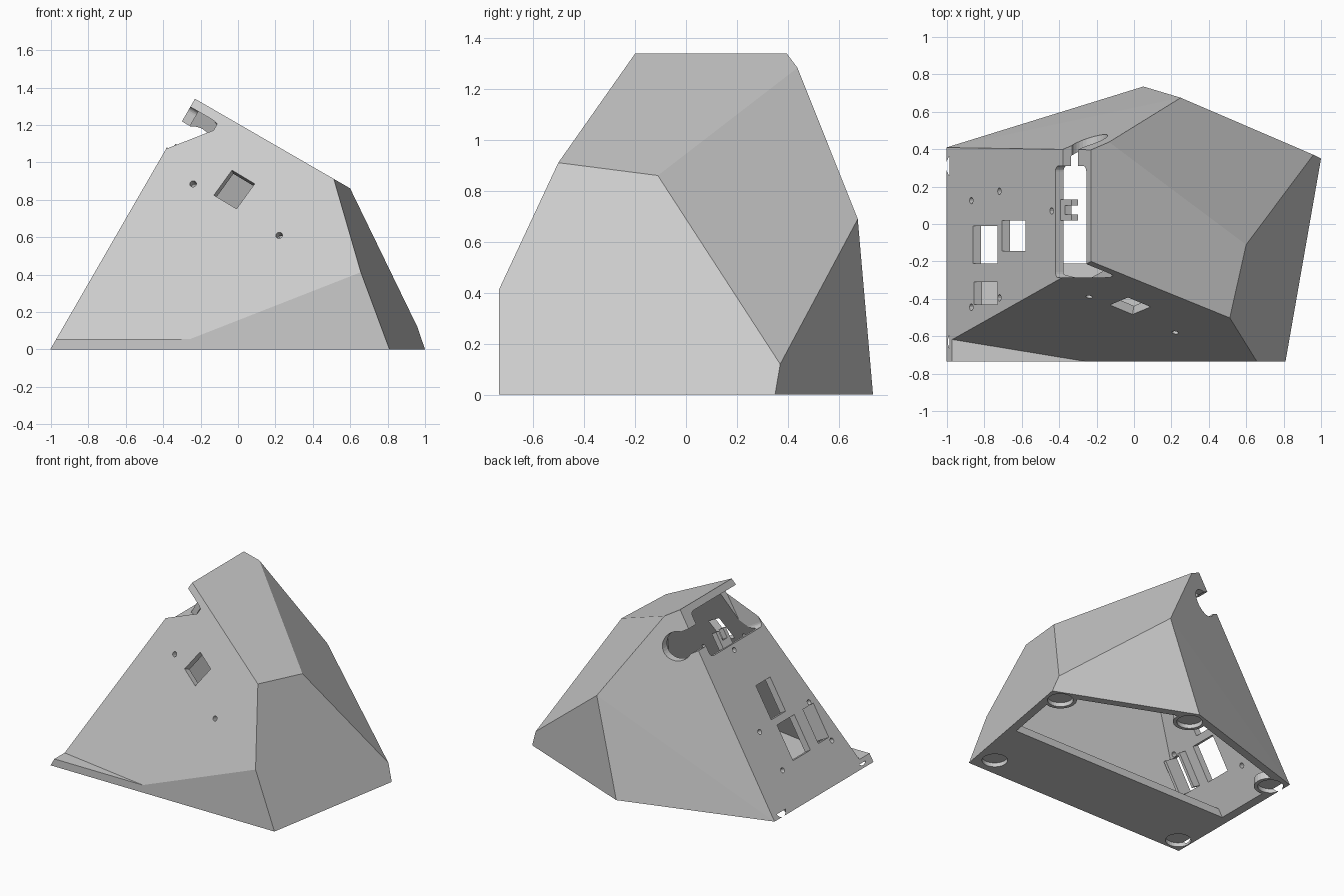
import bpy, bmesh, math
from mathutils import Vector, Matrix

cube = bpy.data.objects.get("Cube")
if cube:
    bpy.data.objects.remove(cube, do_unlink=True)

grey = bpy.data.materials.new("light_grey_plastic")
grey.use_nodes = True
grey.diffuse_color = (0.6, 0.6, 0.6, 1)
grey.node_tree.nodes["Principled BSDF"].inputs["Base Color"].default_value = (0.6, 0.6, 0.6, 1)

WALL = 0.05
FLOOR = 0.055
CENTRE = Vector((0, 0, 0.4))

# Named corners of the faceted body
A = Vector((-0.23, -0.2, 1.34))    # ridge front
C = Vector((0.51, -0.5, 0.915))
D = Vector((0.6, -0.11, 0.86))
E = Vector((0.95, 0.37, 0.13))
F = Vector((1, 0.35, 0))
G = Vector((0.81, -0.735, 0))
H = Vector((0.65, -0.735, 0.41))
M = Vector((0.25, 0.675, 0.69))
N = Vector((0.05, 0.735, 0))
P = Vector((-0.13, 0.44, 1.28))    # ridge back
Q = Vector((-1, 0.41, 0))


def plane(a, b, c):
    """Point and outward normal of a facet."""
    n = (b - a).cross(c - a).normalized()
    return a, (n if n.dot(a - CENTRE) > 0 else -n)


FRONT = plane(A, C, H)
BODY = [
    (A, Vector((-math.sqrt(3) / 2, 0, 0.5))),     # holed slope
    (A, Vector((0.5, 0, math.sqrt(3) / 2))),      # roof slope
    (G, Vector((0, -1, 0))),                      # front foot
    plane(F, G, D), plane(D, E, M), plane(F, N, M),
    plane(Q, N, M), plane(Q, M, P),
]


def make(name, bm, helper=False):
    bmesh.ops.recalc_face_normals(bm, faces=bm.faces)
    mesh = bpy.data.meshes.new(name)
    bm.to_mesh(mesh)
    bm.free()
    mesh.materials.append(grey)
    obj = bpy.data.objects.new(name, mesh)
    bpy.context.collection.objects.link(obj)
    obj.hide_render = helper
    return obj


def convex(name, planes, inset=0, limits=(), helper=False):
    """Carve a block by facets moved inward, then by extra limits."""
    bm = bmesh.new()
    bmesh.ops.create_cube(bm, size=4)
    for co, no in [(co - no * inset, no) for co, no in planes] + list(limits):
        bmesh.ops.bisect_plane(bm, geom=bm.verts[:] + bm.edges[:] + bm.faces[:],
                               plane_co=co, plane_no=no, clear_outer=True)
        bmesh.ops.holes_fill(bm, edges=bm.edges[:], sides=0)
    return make(name, bm, helper)


def box(name, lo, hi, frame=Matrix(), corner=0, helper=True):
    """Box in a local frame, with optional rounded corners along local z."""
    lo, hi = Vector(lo), Vector(hi)
    bm = bmesh.new()
    bmesh.ops.create_cube(bm, size=1)
    for v in bm.verts:
        v.co = (lo + hi) / 2 + v.co * (hi - lo)
    if corner:
        upright = [e for e in bm.edges
                   if abs((e.verts[0].co - e.verts[1].co).z) > 0.5 * (hi - lo).z]
        bmesh.ops.bevel(bm, geom=upright, offset=corner, segments=5,
                        profile=0.5, affect='EDGES')
    bmesh.ops.transform(bm, matrix=frame, verts=bm.verts)
    return make(name, bm, helper)


def cylinder(name, radius, depth, matrix, sides=24):
    bm = bmesh.new()
    bmesh.ops.create_cone(bm, cap_ends=True, segments=sides, radius1=radius,
                          radius2=radius, depth=depth, matrix=matrix)
    return make(name, bm, True)


def cut(obj, cutters):
    """Subtract the cutters, bake the result, and remove them."""
    for c in cutters:
        mod = obj.modifiers.new(c.name, 'BOOLEAN')
        mod.operation, mod.solver, mod.object = 'DIFFERENCE', 'EXACT', c
    graph = bpy.context.evaluated_depsgraph_get()
    mesh = bpy.data.meshes.new_from_object(obj.evaluated_get(graph))
    obj.modifiers.clear()
    obj.data = mesh
    for c in cutters:
        bpy.data.objects.remove(c, do_unlink=True)


def frame_from(origin, x, y, z):
    m = Matrix((x, y, z)).transposed().to_4x4()
    m.translation = origin
    return m


# Local frame of the holed slope: x down the slope, y along it, z inward
inward = -BODY[0][1]
SLOPE = frame_from(Vector((A.x, 0, A.z)), Vector((-0.5, 0, -math.sqrt(3) / 2)),
                   Vector((0, 1, 0)), inward)


def down(x):
    return -2 * (x - A.x)


# Outer body, with the sloped front cut away above the base lip
shell = convex("housing_shell", BODY, limits=[(Vector(), Vector((0, 0, -1)))])
up_limit = (Vector((0, 0, FLOOR)), Vector((0, 0, -1)))
wedge = convex("front_wedge", [(FRONT[0], -FRONT[1])], limits=[up_limit], helper=True)

# Cavity above the floor, and the opening behind the floor plate
room = convex("room", BODY + [FRONT], WALL, [up_limit], True)
opening = convex("opening", BODY, WALL + 0.006,
                 [(Vector((0, 0, -0.1)), Vector((0, 0, -1))),
                  (Vector((0, 0, 0.2)), Vector((0, 0, 1))),
                  (Vector((0, -0.21, 0)), Vector((0, -1, 0)))], True)
feet = [(0.88, 0.29), (0.04, 0.62), (-0.92, 0.31), (0.7, -0.6), (-0.91, -0.63)]
cut(opening, [cylinder("boss", 0.11, 0.6, Matrix.Translation((x, y, 0)))
              for x, y in feet[:3]])

cutters = [wedge, room, opening]
for x, y in feet:
    cutters.append(cylinder("foot_recess", 0.085, 0.06, Matrix.Translation((x, y, 0)), 32))

# Slot below the ridge with a keyhole through the back
cutters.append(box("ridge_slot", (0.05, -0.287, -0.1), (0.38, 0.31, 0.17), SLOPE, 0.03))
cutters.append(box("keyhole_neck", (0.14, 0.25, -0.1), (0.3, 0.8, 0.1), SLOPE))
cutters.append(cylinder("keyhole_round", 0.1, 0.5, SLOPE
                        @ Matrix.Translation((0.22, 0.48, 0.115))
                        @ Matrix.Rotation(math.pi / 2, 4, 'X'), 32))

# Port windows and screw holes in the holed slope
for x0, x1, y0, y1 in [(-0.86, -0.73, -0.21, -0.01), (-0.705, -0.58, -0.145, 0.02),
                       (-0.855, -0.73, -0.43, -0.31)]:
    cutters.append(box("port_window", (down(x1), y0, -0.1), (down(x0), y1, 0.12), SLOPE))
for x, y in [(-0.87, 0.125), (-0.72, 0.175), (-0.72, -0.395), (-0.87, -0.445), (-0.44, 0.07)]:
    cutters.append(cylinder("screw_hole", 0.018, 0.2, SLOPE
                            @ Matrix.Translation((down(x), y, 0)), 12))


# Tilted square window and two screw holes in the front
def on_front(x, z):
    co, no = FRONT
    y = co.y - (no.x * (x - co.x) + no.z * (z - co.z)) / no.y
    return Vector((x, y, z))


across = (on_front(0.09, 0.885) - on_front(-0.035, 0.96)).normalized()
normal = FRONT[1]


def front_frame(x, z):
    return frame_from(on_front(x, z), across, normal.cross(across), normal)


cutters.append(box("front_window", (-0.075, -0.085, -0.15), (0.075, 0.085, 0.1),
                   front_frame(-0.02, 0.855)))
for x, z in [(-0.24, 0.885), (0.22, 0.61)]:
    cutters.append(cylinder("front_screw_hole", 0.018, 0.2, front_frame(x, z), 12))
cut(shell, cutters)

# Inner clip at the slot edge
for y in (0.02, 0.1):
    box("clip_prong", (0.26, y, 0.03), (0.4, y + 0.03, 0.07), SLOPE, helper=False)
box("clip_bar", (0.33, 0.04, 0.03), (0.4, 0.11, 0.07), SLOPE, helper=False)

# Inner rails beside the lower port window
for y in (-0.45, -0.31):
    box("port_rail", (1.0, y, 0.045), (1.25, y + 0.02, 0.11), SLOPE, helper=False)
